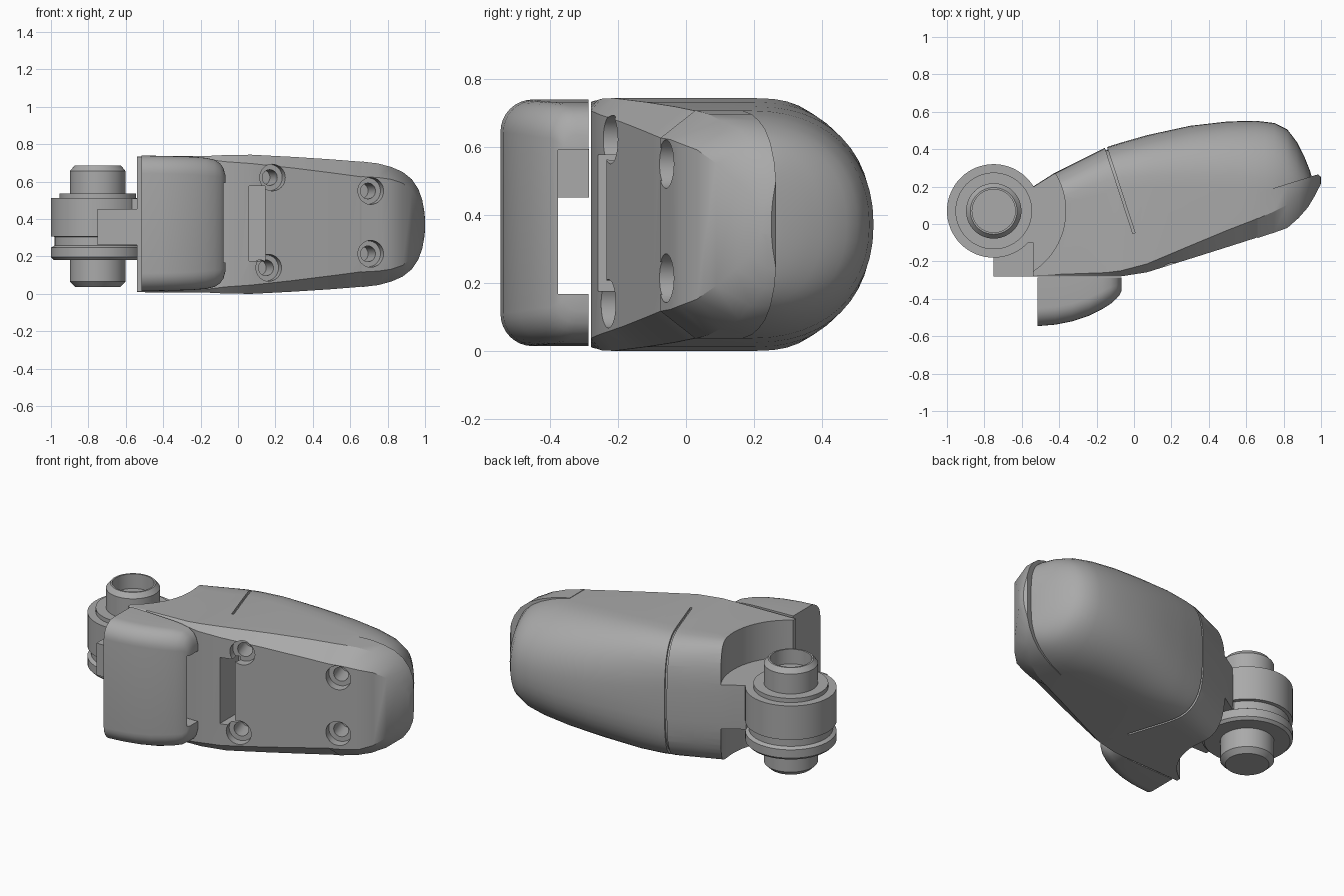
import bpy, bmesh, math
from mathutils import Matrix, Vector

if "Cube" in bpy.data.objects:
    bpy.data.objects.remove(bpy.data.objects["Cube"])

grey = bpy.data.materials.new("mid grey")
grey.diffuse_color = (0.4, 0.4, 0.4, 1)
grey.use_nodes = True
grey.node_tree.nodes["Principled BSDF"].inputs["Base Color"].default_value = grey.diffuse_color
ZC = 0.375


def finish(name, bm, cutter=False):
    bmesh.ops.recalc_face_normals(bm, faces=bm.faces)
    me = bpy.data.meshes.new(name)
    bm.to_mesh(me)
    bm.free()
    ob = bpy.data.objects.new(name, me)
    bpy.context.collection.objects.link(ob)
    me.materials.append(grey)
    ob.hide_render = cutter
    return ob


def smooth(ob, deg=28):
    bpy.ops.object.select_all(action='DESELECT')
    bpy.context.view_layer.objects.active = ob
    ob.select_set(True)
    bpy.ops.object.shade_smooth_by_angle(angle=math.radians(deg))


def cut(ob, *tools):
    for t in tools:
        m = ob.modifiers.new("cut", 'BOOLEAN')
        m.object, m.operation, m.solver = t, 'DIFFERENCE', 'EXACT'
        bpy.context.view_layer.objects.active = ob
        bpy.ops.object.modifier_apply(modifier=m.name)


def remove(*obs):
    for o in obs:
        bpy.data.objects.remove(o)


def loft(name, sections, **kw):
    bm = bmesh.new()
    rings = [[bm.verts.new(p) for p in s] for s in sections]
    n = len(rings[0])
    for a, b in zip(rings, rings[1:]):
        for i in range(n):
            bm.faces.new((a[i], a[(i + 1) % n], b[(i + 1) % n], b[i]))
    bm.faces.new(rings[0])
    bm.faces.new(rings[-1])
    return finish(name, bm, **kw)


def box(name, lo, hi, **kw):
    bm = bmesh.new()
    bmesh.ops.create_cube(bm, size=1)
    for v in bm.verts:
        v.co = [l + (c + 0.5) * (h - l) for c, l, h in zip(v.co, lo, hi)]
    return finish(name, bm, **kw)


def lathe(name, profile, matrix, n=64, **kw):
    """Spin an (r, z) profile around local z; both ends are capped."""
    secs = [[matrix @ Vector((r * math.cos(k * math.tau / n), r * math.sin(k * math.tau / n), z))
             for k in range(n)] for r, z in profile]
    return loft(name, secs, **kw)


def interp(table, x):
    for a, b in zip(table, table[1:]):
        if x <= b[0]:
            t = max(0, (x - a[0]) / (b[0] - a[0]))
            return [p + (q - p) * t for p, q in zip(a, b)]
    return table[-1]


def mirrored(x, half, zc=ZC):
    return [(x, y, zc + z) for y, z in half] + [(x, y, zc - z) for y, z in half[::-1] if z > 1e-6]


def section(x, yf, yb, w, wf, ch, ys, n, steps=12):
    """Flat front, chamfer, straight side, rounded back; mirrored in z."""
    half = [(yf, wf), (yf + ch, w)]
    for k in range(steps):
        a = k / steps * math.pi / 2
        half.append((ys + (yb - ys) * math.sin(a) ** (2 / n), w * math.cos(a) ** (2 / n)))
    return mirrored(x, half + [(yb, 0)])


# Main finger body: x, front y, back y, half width, flat half width, chamfer, side end, roundness
BODY = [(-.54, -.28, .20, .363, .36, .005, .06, 3), (-.43, -.28, .27, .364, .358, .01, .09, 3),
        (-.15, -.28, .41, .366, .345, .02, .17, 3), (-.07, -.28, .435, .37, .335, .03, .19, 2.8),
        (.07, -.258, .475, .372, .325, .045, .20, 2.6), (.3, -.186, .525, .36, .30, .07, .20, 2.4),
        (.5, -.123, .548, .347, .275, .09, .20, 2.3), (.65, -.075, .552, .335, .255, .10, .19, 2.2),
        (.75, -.03, .54, .317, .235, .11, .18, 2.2), (.82, 0, .505, .292, .215, .11, .18, 2.2),
        (.87, .05, .44, .265, .18, .10, .18, 2.2), (.91, .10, .362, .23, .15, .08, .19, 2.1),
        (.94, .16, .287, .185, .10, .035, .20, 2), (.953, .20, .245, .13, .08, .01, .215, 2)]
xs = [r[0] for r in BODY]
xs = sorted(set(xs + [(a + b) / 2 for a, b in zip(xs, xs[1:])]))


def body_sections(d=0, limit=2):
    out = []
    for x in (x for x in xs if x < limit):
        _, yf, yb, w, wf, ch, ys, n = interp(BODY, x)
        out.append(section(x, yf + d, yb - d, w - d, wf - d, ch, ys, n))
    return out


body = loft("finger_body", body_sections())

# Groove between base and back cover: thin slab minus a slightly smaller core
a, b = Vector((-.16, .44, 0)), Vector((0, -.05, 0))
side = Vector((.006, .002, 0))
slab = loft("groove_cutter", [[v + Vector((0, 0, z)) for v in (a - side, b - side, b + side, a + side)]
                              for z in (-.1, .9)], cutter=True)
core = loft("groove_core", body_sections(.015, .4), cutter=True)
cut(slab, core)

# Clearance for the hinge, above and below the neck
hinge = Matrix.Translation((-.75, .07, 0))
clear_top = lathe("clear_top", [(.385, .515), (.385, .9)], hinge, cutter=True)
clear_low = lathe("clear_low", [(.385, -.1), (.385, .25)], hinge, cutter=True)

# Screw holes square to the sloped face, and the slot
tilt = Matrix.Rotation(math.radians(17.6), 4, 'Z') @ Matrix.Rotation(math.radians(90), 4, 'X')
holes = []
for x, z in ((.185, .625), (.165, .142), (.71, .553), (.71, .217)):
    m = Matrix.Translation((x, -.26 + .317 * (x - .07), z)) @ tilt
    holes.append(lathe("hole", [(.042, -.18), (.042, -.05), (.07, -.05), (.075, .1)], m, 32, cutter=True))
slot = box("slot", (.06, -.4, .18), (.145, -.08, .58), cutter=True)
cut(body, slab, clear_top, clear_low, slot, *holes)
smooth(body)

# Fingertip plate that sticks out as a lip
TIP = [(.66, -.072, .336, .255, .10), (.75, -.043, .325, .25, .11), (.82, -.018, .306, .24, .12),
       (.88, .035, .28, .22, .12), (.93, .092, .24, .18, .10), (.965, .15, .187, .13, .08),
       (.985, .19, .13, .09, .05), (.996, .21, .07, .05, .03), (1.0, .222, .03, .025, .01)]
secs = []
for x, yf, w, wf, ch in TIP:
    yb = .165 + .31 * (x - .66) if x < .98 else .265 - (x - .985) * .9
    ch = min(ch, (yb - yf) * .8)
    secs.append(mirrored(x, [(yf - .003, wf), (yf + ch, w), (yb, w)]))
tip = loft("fingertip_plate", secs)
cut(tip, *holes)
smooth(tip)

# Front pad with a channel behind it: x, front y, half width
PAD = [(-.515, -.546, .363), (-.42, -.538, .361), (-.33, -.52, .359), (-.24, -.49, .356),
       (-.17, -.455, .35), (-.125, -.427, .34), (-.095, -.40, .32), (-.078, -.38, .295), (-.068, -.36, .26)]
secs = []
for x, yf, w in PAD:
    r = min(.095, (-.30 - yf) * .7)
    half = [(yf + r - r * math.sin(t * math.pi / 16), w - r + r * math.cos(t * math.pi / 16))
            for t in range(8, -1, -1)] + [(-.287, w)]
    secs.append(mirrored(x, half, ZC + .005))
pad = loft("front_pad", secs)
channel = box("channel", (-.7, -.377, .17), (0, -.2, .595), cutter=True)
cut(pad, channel)
smooth(pad, 35)
box("pad_rib", (-.515, -.38, .455), (-.44, -.285, .597))

# Neck joining body and hinge
box("neck_front", (-.75, -.28, .265), (-.5, -.05, .458))
box("neck_back", (-.68, -.10, .265), (-.45, .19, .513))

# Hinge barrel with flanges and hollow-topped pin
smooth(lathe("hinge_barrel", [(.145, .185), (.235, .185), (.25, .20), (.25, .25), (.23, .262), (.23, .308),
             (.25, .31), (.25, .515), (.205, .515), (.205, .54), (.14, .54)], hinge))
smooth(lathe("hinge_pin", [(.12, .04), (.148, .068), (.148, .66), (.125, .688), (.115, .688),
             (.115, .60)], hinge))

remove(slab, core, clear_top, clear_low, slot, channel, *holes)

# Stand the model on the ground
low = min(v.co.z for o in bpy.data.objects for v in o.data.vertices)
for o in bpy.data.objects:
    o.location.z -= low
